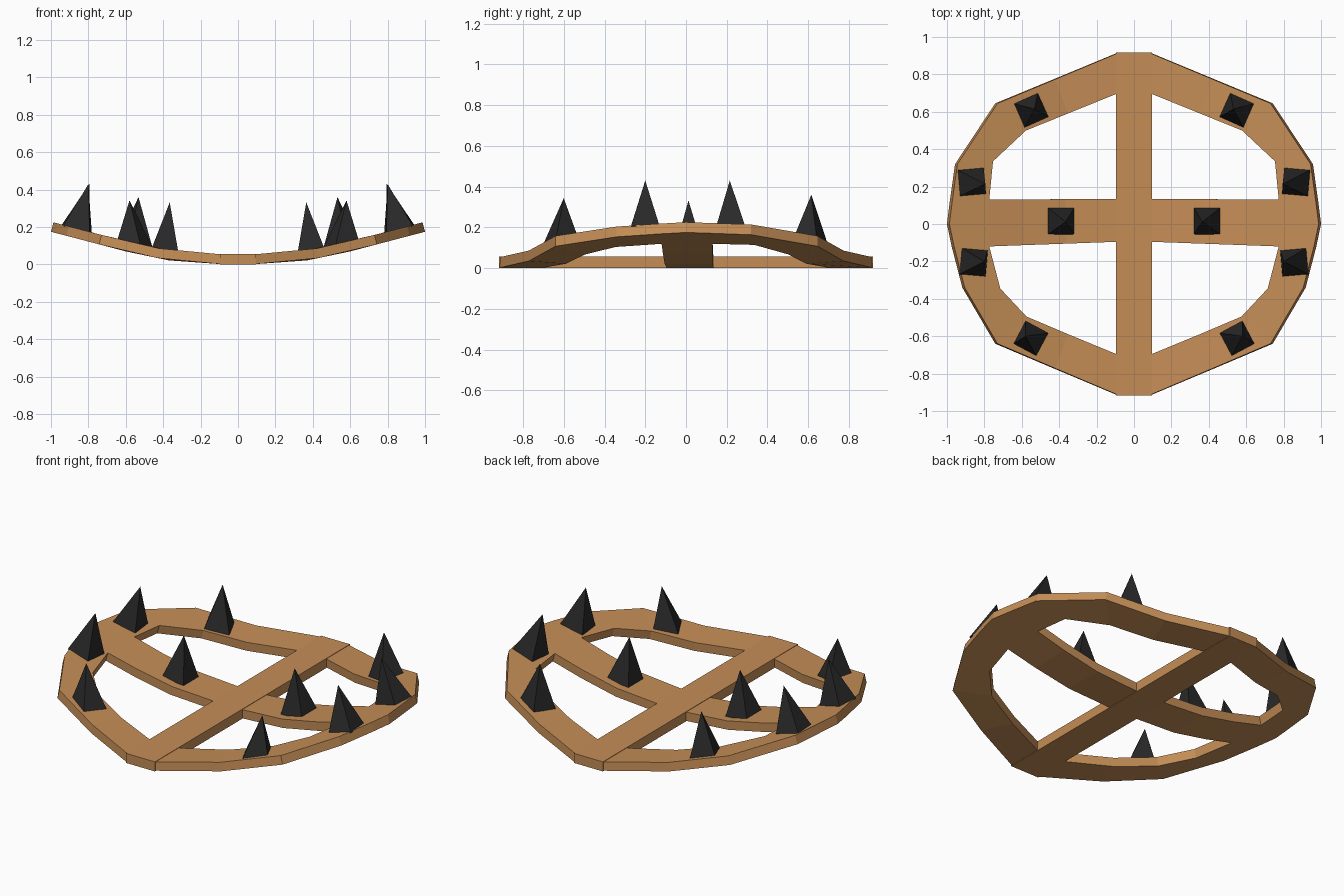
import bpy, bmesh, math
from mathutils import Vector, Matrix

if "Cube" in bpy.data.objects:
    bpy.data.objects.remove(bpy.data.objects["Cube"])

def material(name, col):
    m = bpy.data.materials.new(name)
    m.diffuse_color = (*col, 1)
    m.use_nodes = True
    m.node_tree.nodes["Principled BSDF"].inputs["Base Color"].default_value = m.diffuse_color
    return m

WOOD = material("tan wood", (0.56, 0.27, 0.095))
BLACK = material("black spike", (0.022, 0.022, 0.023))
THICK = 0.052

# underside height of the bent boards as a function of distance from the middle
CURVE = [(0.0, 0.0), (0.09, 0.002), (0.37, 0.022), (0.60, 0.07), (0.74, 0.107), (1.0, 0.175)]

def bend(x):
    x = abs(x)
    for (x0, z0), (x1, z1) in zip(CURVE, CURVE[1:]):
        if x <= x1:
            break
    return z0 + (z1 - z0) * (x - x0) / (x1 - x0)

def make_object(name, bm, mat):
    me = bpy.data.meshes.new(name)
    bmesh.ops.recalc_face_normals(bm, faces=bm.faces)
    bm.to_mesh(me)
    bm.free()
    me.materials.append(mat)
    ob = bpy.data.objects.new(name, me)
    bpy.context.collection.objects.link(ob)
    return ob

def strip(bm, side_a, side_b):
    rows = [[bm.verts.new((x, y, bend(x))) for x, y in s] for s in (side_a, side_b)]
    for i in range(len(side_a) - 1):
        bm.faces.new((rows[0][i], rows[0][i + 1], rows[1][i + 1], rows[1][i]))

# bent rim and crossbar (right half, mirrored)
outer = [(.09, .915), (.43, .774), (.742, .645), (.957, .32), (.985, .12), (1.0, 0),
         (.975, -.12), (.918, -.34), (.742, -.64), (.43, -.772), (.09, -.915)]
inner = [(.09, .70), (.36, .592), (.59, .50), (.767, .335), (.787, .13), (.787, 0),
         (.787, -.12), (.728, -.345), (.587, -.495), (.36, -.59), (.09, -.70)]
bm = bmesh.new()
strip(bm, outer, inner)
xs = [.787, .60, .37, .09]
strip(bm, [(.787, .13), (.60, .131), (.37, .133), (.09, .135)], [(x, 0) for x in xs])
strip(bm, [(x, 0) for x in xs], [(.787, -.12), (.60, -.113), (.37, -.105), (.09, -.095)])
bmesh.ops.remove_doubles(bm, verts=bm.verts, dist=0.001)
for f in bm.faces:
    f.normal_update()
frame = make_object("curved_rim_and_crossbar", bm, WOOD)
if frame.data.polygons[0].normal.z < 0:
    frame.data.flip_normals()
sol = frame.modifiers.new("thickness", 'SOLIDIFY')
sol.thickness = THICK
sol.offset = 1
mir = frame.modifiers.new("mirror", 'MIRROR')
mir.use_mirror_merge = False

# straight slat through the middle
bm = bmesh.new()
bmesh.ops.create_cube(bm, size=1, matrix=Matrix.Translation((0, 0, .0285)) @
                      Matrix.Diagonal((.19, 1.836, .057, 1)))
make_object("centre_slat", bm, WOOD)

# four-sided spikes: base centre, base turn in degrees, tip
SPIKES = [((.868, .225), -5, (.795, .215, .43)),
          ((.858, -.205), 5, (.80, -.20, .43)),
          ((.550, .608), -24, (.532, .615, .36)),
          ((.550, -.612), 28, (.580, -.60, .343)),
          ((.390, .015), 0, (.365, .012, .332))]

def spike(name, base, turn, tip, side):
    bm = bmesh.new()
    apex = bm.verts.new((side * tip[0], tip[1], tip[2]))
    ring = []
    for k in range(4):
        a = math.radians(45 + 90 * k + turn)
        x = base[0] + .1 * math.cos(a)
        y = base[1] + .1 * math.sin(a)
        ring.append(bm.verts.new((side * x, y, bend(x) + THICK - .004)))
    for k in range(4):
        bm.faces.new((ring[k], ring[(k + 1) % 4], apex))
    bm.faces.new(ring)
    make_object(name, bm, BLACK)

for i, (base, turn, tip) in enumerate(SPIKES):
    spike(f"right_spike_{i + 1}", base, turn, tip, 1)
    spike(f"left_spike_{i + 1}", base, turn, tip, -1)
